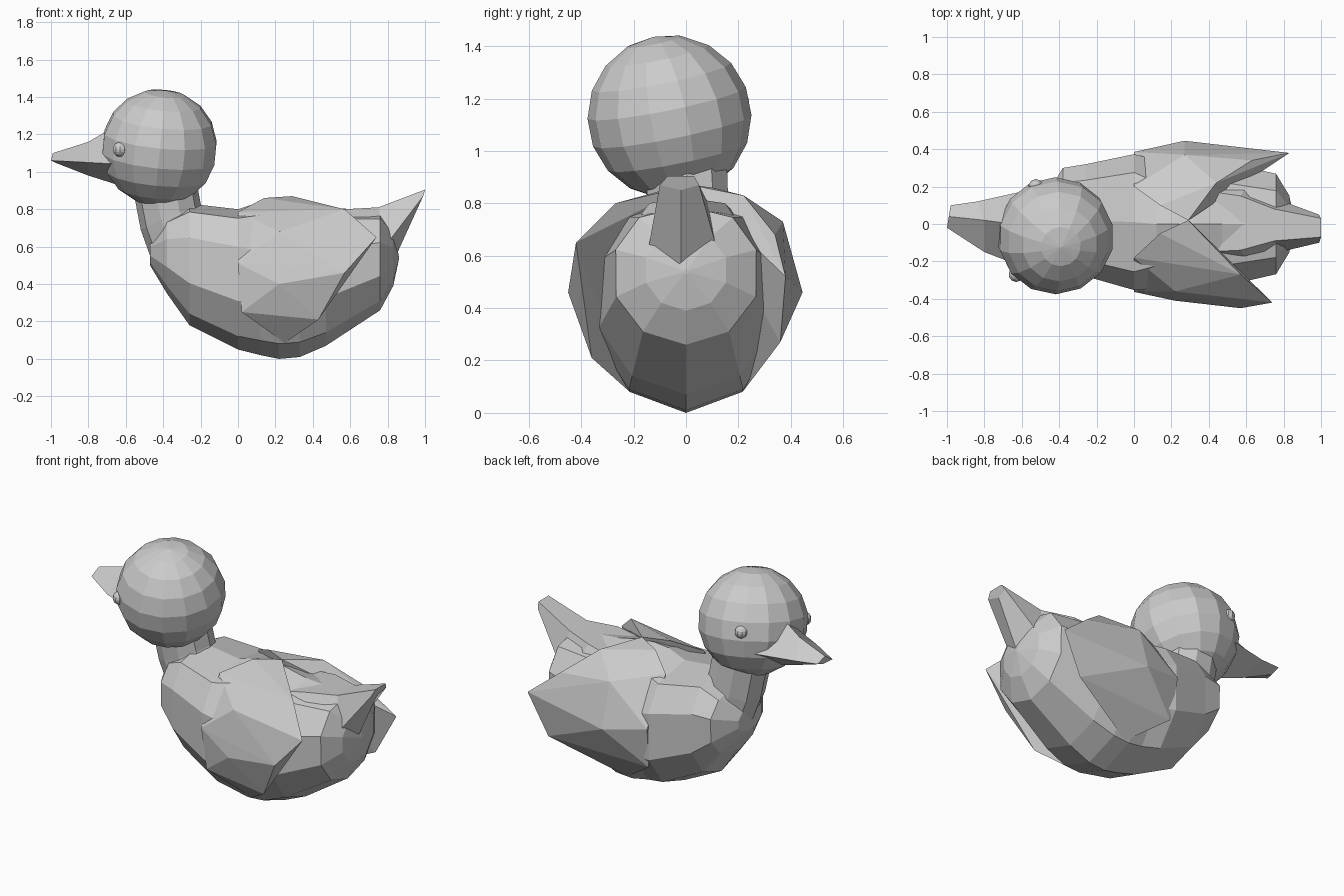
import bpy, bmesh, math
from mathutils import Vector, Matrix


def finish(bm, name):
    bmesh.ops.recalc_face_normals(bm, faces=bm.faces)
    mesh = bpy.data.meshes.new(name)
    bm.to_mesh(mesh)
    bm.free()
    obj = bpy.data.objects.new(name, mesh)
    bpy.context.collection.objects.link(obj)
    return obj


def loft(name, rings):
    """Skin a list of point rings and cap both ends."""
    bm = bmesh.new()
    loops = [[bm.verts.new(p) for p in ring] for ring in rings]
    n = len(rings[0])
    for a, b in zip(loops, loops[1:]):
        for i in range(n):
            j = (i + 1) % n
            bm.faces.new((a[i], a[j], b[j], b[i]))
    bm.faces.new(loops[0])
    bm.faces.new(loops[-1])
    return finish(bm, name)


def hull(name, points):
    bm = bmesh.new()
    for p in points:
        bm.verts.new(p)
    bmesh.ops.convex_hull(bm, input=bm.verts)
    loose = [v for v in bm.verts if not v.link_faces]
    bmesh.ops.delete(bm, geom=loose, context='VERTS')
    return finish(bm, name)


def ball(name, center, radius, segments, rings, axis=(0, 0, 1)):
    bm = bmesh.new()
    bmesh.ops.create_uvsphere(bm, u_segments=segments, v_segments=rings, radius=radius)
    rot = Vector((0, 0, 1)).rotation_difference(Vector(axis)).to_matrix().to_4x4()
    bmesh.ops.transform(bm, matrix=Matrix.Translation(center) @ rot, verts=bm.verts)
    return finish(bm, name)


def ring_x(x, y, half_width, bottom, top, power=1.0, n=10):
    """Ten-sided body section, vertex at the keel; power < 1 squares the shoulders."""
    mid, h = (top + bottom) / 2, (top - bottom) / 2
    pts = []
    for i in range(n):
        a = 2 * math.pi * i / n
        s, c = math.sin(a), -math.cos(a)
        if c > 0:
            s = math.copysign(abs(s) ** power, s)
            c = c ** power
        pts.append((x, y + half_width * s, mid + h * c))
    return pts


def ring_z(x, y, z, rx, ry, tilt, n=10):
    """Neck section, sloping along x."""
    pts = []
    for i in range(n):
        a = 2 * math.pi * i / n
        pts.append((x + rx * math.cos(a), y + ry * math.sin(a), z + tilt * math.cos(a)))
    return pts


# Body: keel-shaped hull with a rounded rump
loft("body", [ring_x(*s) for s in (
    (-0.47, 0.04, 0.12, 0.50, 0.65), (-0.38, 0.04, 0.27, 0.35, 0.76, 0.75),
    (-0.26, 0.02, 0.31, 0.18, 0.83, 0.7), (0.00, 0.01, 0.375, 0.05, 0.80, 0.65),
    (0.12, 0, 0.36, 0.02, 0.84, 0.9), (0.22, 0, 0.37, 0.00, 0.85, 1.0),
    (0.33, 0, 0.37, 0.01, 0.84, 1.0), (0.47, 0, 0.35, 0.07, 0.81, 0.85),
    (0.76, 0, 0.28, 0.26, 0.79, 0.85), (0.83, 0, 0.16, 0.39, 0.70), (0.86, 0, 0.01, 0.53, 0.55))])

# Wings: one higher and pointed, the other lower with a blunt trailing edge
hull("right_wing", [
    (0.29, 0.02, 0.87), (0.14, -0.05, 0.86), (0.0, -0.18, 0.785), (0.0, -0.363, 0.51),
    (0.02, -0.34, 0.25), (0.22, -0.36, 0.68), (0.57, -0.27, 0.80), (0.74, -0.42, 0.65),
    (0.57, -0.45, 0.46), (0.22, -0.41, 0.40), (0.43, -0.36, 0.21), (0.25, -0.22, 0.085)])
hull("left_wing", [
    (0.29, 0.02, 0.87), (0.14, 0.10, 0.86), (0.0, 0.20, 0.785), (0.0, 0.385, 0.51),
    (0.02, 0.34, 0.25), (0.27, 0.37, 0.73), (0.27, 0.445, 0.46), (0.44, 0.22, 0.83),
    (0.63, 0.34, 0.68), (0.83, 0.38, 0.52), (0.70, 0.36, 0.27), (0.25, 0.22, 0.085)])

# Tail: upswept wedge
loft("tail", [
    [(0.36, -0.15, 0.76), (0.36, 0.18, 0.77), (0.46, 0.24, 0.65), (0.5, 0, 0.55), (0.46, -0.24, 0.65)],
    [(0.57, -0.14, 0.80), (0.57, 0.15, 0.80), (0.62, 0.23, 0.68), (0.6, 0, 0.55), (0.62, -0.23, 0.68)],
    [(0.75, -0.09, 0.81), (0.75, 0.08, 0.81), (0.80, 0.12, 0.62), (0.84, -0.02, 0.54), (0.80, -0.145, 0.62)],
    [(1.0, -0.07, 0.905), (1.0, 0.03, 0.905), (0.99, 0.05, 0.87), (0.98, -0.02, 0.85), (0.99, -0.10, 0.87)]])

# Neck
loft("neck", [ring_z(-0.30, 0.02, 0.60, 0.17, 0.16, 0.05),
              ring_z(-0.36, 0.01, 0.76, 0.16, 0.16, 0.07),
              ring_z(-0.39, 0.00, 0.92, 0.17, 0.165, 0.02)])

# Head, tipped and turned slightly
ball("head", (-0.42, -0.063, 1.13), 0.313, 14, 9, axis=(0.1, -0.2, 1))

# Beak
loft("beak", [
    [(-0.65, 0.0, 1.25), (-0.62, -0.22, 1.04), (-0.58, -0.03, 0.91), (-0.57, 0.18, 1.06)],
    [(-0.80, 0.02, 1.16), (-0.80, -0.15, 1.05), (-0.80, 0.00, 0.98), (-0.84, 0.12, 1.06)],
    [(-0.99, 0.04, 1.10), (-1.0, -0.02, 1.06), (-0.98, 0.04, 1.05), (-0.98, 0.10, 1.07)]])

# Eyes
for label, center in (("right_eye", (-0.63, -0.27, 1.12)), ("left_eye", (-0.525, 0.2, 1.19))):
    ball(label, center, 0.04, 10, 8)
